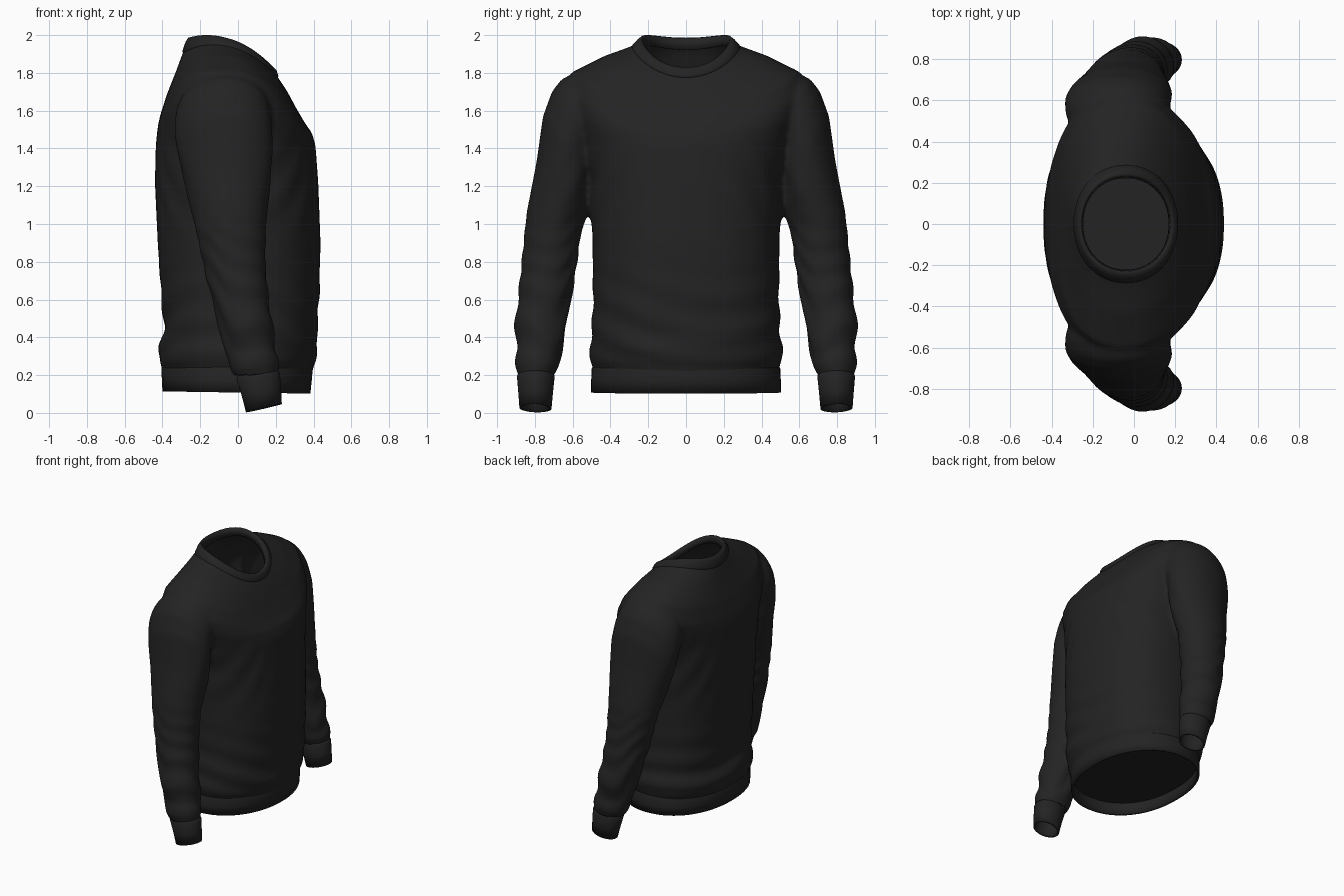
import bpy, bmesh, math
from mathutils import Vector

if "Cube" in bpy.data.objects:
    bpy.data.objects.remove(bpy.data.objects["Cube"])

SEG = 64

fabric = bpy.data.materials.new("black fabric")
fabric.diffuse_color = (0.017, 0.017, 0.017, 1)
fabric.use_nodes = True
fabric.node_tree.nodes["Principled BSDF"].inputs["Base Color"].default_value = fabric.diffuse_color


def torso_ring(xf, xb, ry, z, a=0.0, b=0.0, nf=2.1, nb=2.1):
    """Oval ring; a and b tilt and bend its height, nf and nb square its front and back."""
    pts = []
    for i in range(SEG):
        t = 2 * math.pi * i / SEG
        c, s = math.cos(t), math.sin(t)
        n = nf if c > 0 else nb
        ex = math.copysign(abs(c) ** (2 / n), c)
        ey = math.copysign(abs(s) ** (2 / n), s)
        pts.append(Vector(((xf + xb) / 2 + (xf - xb) / 2 * ex, ry * ey, z + a * c + b * c * c)))
    return pts


def sleeve_ring(side, yo, zo, yi, zi, xb, xf, tilt=0.02):
    """Oval ring between an outer and an inner point of the arm."""
    pts = []
    for i in range(SEG):
        t = 2 * math.pi * i / SEG
        c, s = math.cos(t), math.sin(t)
        pts.append(Vector(((xf + xb) / 2 + (xf - xb) / 2 * s,
                           side * ((yo + yi) / 2 + (yo - yi) / 2 * c),
                           (zo + zi) / 2 + (zo - zi) / 2 * c + tilt * s)))
    return pts


def loft(bm, rings, caps=False):
    rows = [[bm.verts.new(p) for p in r] for r in rings]
    faces = []
    for r0, r1 in zip(rows, rows[1:]):
        for i in range(SEG):
            j = (i + 1) % SEG
            faces.append(bm.faces.new((r0[i], r0[j], r1[j], r1[i])))
    if caps:
        for r in (rows[0], rows[-1]):
            mid = bm.verts.new(sum((v.co for v in r), Vector()) / SEG)
            for i in range(SEG):
                faces.append(bm.faces.new((r[i], r[(i + 1) % SEG], mid)))
    bmesh.ops.recalc_face_normals(bm, faces=faces)


def make_object(name, bm):
    me = bpy.data.meshes.new(name)
    bm.to_mesh(me)
    bm.free()
    ob = bpy.data.objects.new(name, me)
    bpy.context.collection.objects.link(ob)
    me.materials.clear()
    me.materials.append(fabric)
    for p in me.polygons:
        p.use_smooth = True
    return ob


def band(name, rings, thick=0.018):
    bm = bmesh.new()
    loft(bm, rings)
    ob = make_object(name, bm)
    m = ob.modifiers.new("thickness", "SOLIDIFY")
    m.thickness = thick
    m.offset = -1
    return ob


# Body and sleeves as closed lofts, fused by a voxel remesh
W = (2.3, 2.5)
TORSO = [
    (.388, -.398, .485, .17, 0, 0, 2.1, 2.2), (.395, -.40, .49, .23, 0, 0, 2.1, 2.2),
    (.41, -.415, .505, .27, 0, 0, 2.15, 2.3), (.425, -.42, .512, .34, 0, 0, 2.15, 2.3),
    (.417, -.39, .498, .43, 0, 0, *W), (.43, -.405, .492, .60, 0, 0, *W),
    (.437, -.425, .495, .90, 0, 0, *W), (.425, -.44, .51, 1.22, 0, 0, *W),
    (.41, -.435, .55, 1.42, 0, 0, *W), (.39, -.425, .60, 1.57, -.015, -.07, 2.3, 2.6),
    (.36, -.412, .625, 1.69, -.025, -.14, 2.3, 2.7), (.31, -.375, .60, 1.805, -.04, -.155, 2.3, 2.7),
    (.26, -.33, .43, 1.888, -.05, -.135, 2.2, 2.4), (.213, -.293, .289, 1.935, -.065, -.095),
    (.19, -.268, .25, 1.957, -.074, -.08)]
SLEEVE = [
    (.48, 1.83, .42, 1.45, -.29, .14), (.59, 1.80, .46, 1.38, -.33, .165),
    (.66, 1.765, .48, 1.33, -.335, .175), (.71, 1.70, .49, 1.27, -.335, .18),
    (.757, 1.57, .50, 1.19, -.315, .185), (.79, 1.34, .515, 1.08, -.275, .175),
    (.845, 1.05, .557, .95, -.225, .15),
    (.868, .82, .582, .75, -.18, .145), (.888, .62, .612, .58, -.135, .16),
    (.908, .45, .64, .42, -.09, .185), (.897, .33, .655, .32, -.06, .20),
    (.908, .25, .675, .24, -.04, .218), (.89, .21, .70, .20, -.01, .215),
    (.885, .15, .71, .15, .005, .21)]

bm = bmesh.new()
loft(bm, [torso_ring(*r) for r in TORSO], True)
for side in (1, -1):
    loft(bm, [sleeve_ring(side, *r) for r in SLEEVE], True)
src = make_object("body_source", bm)
m = src.modifiers.new("fuse", "REMESH")
m.mode = "VOXEL"
m.voxel_size = 0.013
m = src.modifiers.new("soften", "SMOOTH")
m.factor = 0.5
m.iterations = 12
fused = bpy.data.meshes.new_from_object(src.evaluated_get(bpy.context.evaluated_depsgraph_get()))
bpy.data.objects.remove(src)

bm = bmesh.new()
bm.from_mesh(fused)
bm.normal_update()


def ramp(v):
    return max(0, min(1, v))


def fold(p):
    """Depth of the cloth folds: strongest at the waist and forearms."""
    x, y, z = p
    ay = abs(y)
    arm = ramp((ay - .52) / .05) * ramp((1.15 - z) / .7)
    low = ramp((.85 - z) / .4) * (1 - ramp((ay - .5) / .05))
    ends = ramp((z - .25) / .08)
    w = arm * .006 * math.sin(38 * z + 12 * x + 3 * math.sin(11 * x + 9 * ay) + 2 * math.sin(7 * z))
    w += low * .006 * math.sin(32 * z + 5 * math.sin(2.6 * y + 1) + 4 * x)
    # drag lines running from the armpit
    pit = math.exp(-((ay - .47) ** 2 + (z - 1.2) ** 2) / .05)
    w += pit * .005 * math.sin(38 * (ay + .5 * z))
    return w * ends


moves = [(v, v.normal * fold(v.co)) for v in bm.verts]
for v, d in moves:
    v.co += d

# Open the neck, the hem and the wrists
gone = [v for v in bm.verts if v.co.z < .195 or
        (v.co.z > 1.6 and ((v.co.x + .039) / .212) ** 2 + (v.co.y / .24) ** 2 < 1)]
bmesh.ops.delete(bm, geom=gone, context="VERTS")
body = make_object("sweater_body", bm)
m = body.modifiers.new("thickness", "SOLIDIFY")
m.thickness = 0.012
m.offset = -1

# Ribbed collar, hem band and cuffs
band("collar", [
    torso_ring(.211, -.291, .286, 1.93, -.065, -.095), torso_ring(.214, -.294, .285, 1.943, -.066, -.092),
    torso_ring(.203, -.278, .260, 1.967, -.074, -.078), torso_ring(.188, -.264, .243, 1.979, -.078, -.071),
    torso_ring(.176, -.253, .230, 1.975, -.078, -.070), torso_ring(.168, -.246, .222, 1.925, -.075, -.078)], .006)
band("hem_band", [
    torso_ring(.383, -.40, .502, .108, -.006, 0, 2.1, 2.2), torso_ring(.39, -.403, .502, .17, -.003, 0, 2.1, 2.2),
    torso_ring(.396, -.406, .499, .235, 0, 0, 2.1, 2.2), torso_ring(.388, -.396, .49, .252, 0, 0, 2.1, 2.2)])
for side, label in ((1, "left"), (-1, "right")):
    band("cuff_" + label, [
        sleeve_ring(side, .882, .028, .712, .022, .042, .232, .022),
        sleeve_ring(side, .888, .11, .704, .11, .02, .228, .02),
        sleeve_ring(side, .895, .195, .695, .195, -.008, .222, .015),
        sleeve_ring(side, .885, .212, .705, .212, .0, .212, .015)], .014)

# Panel closing the inside just above the hem
bm = bmesh.new()
bm.faces.new([bm.verts.new(p) for p in torso_ring(.385, -.395, .487, .2, 0, 0, 2.1, 2.2)])
make_object("inner_panel", bm)
